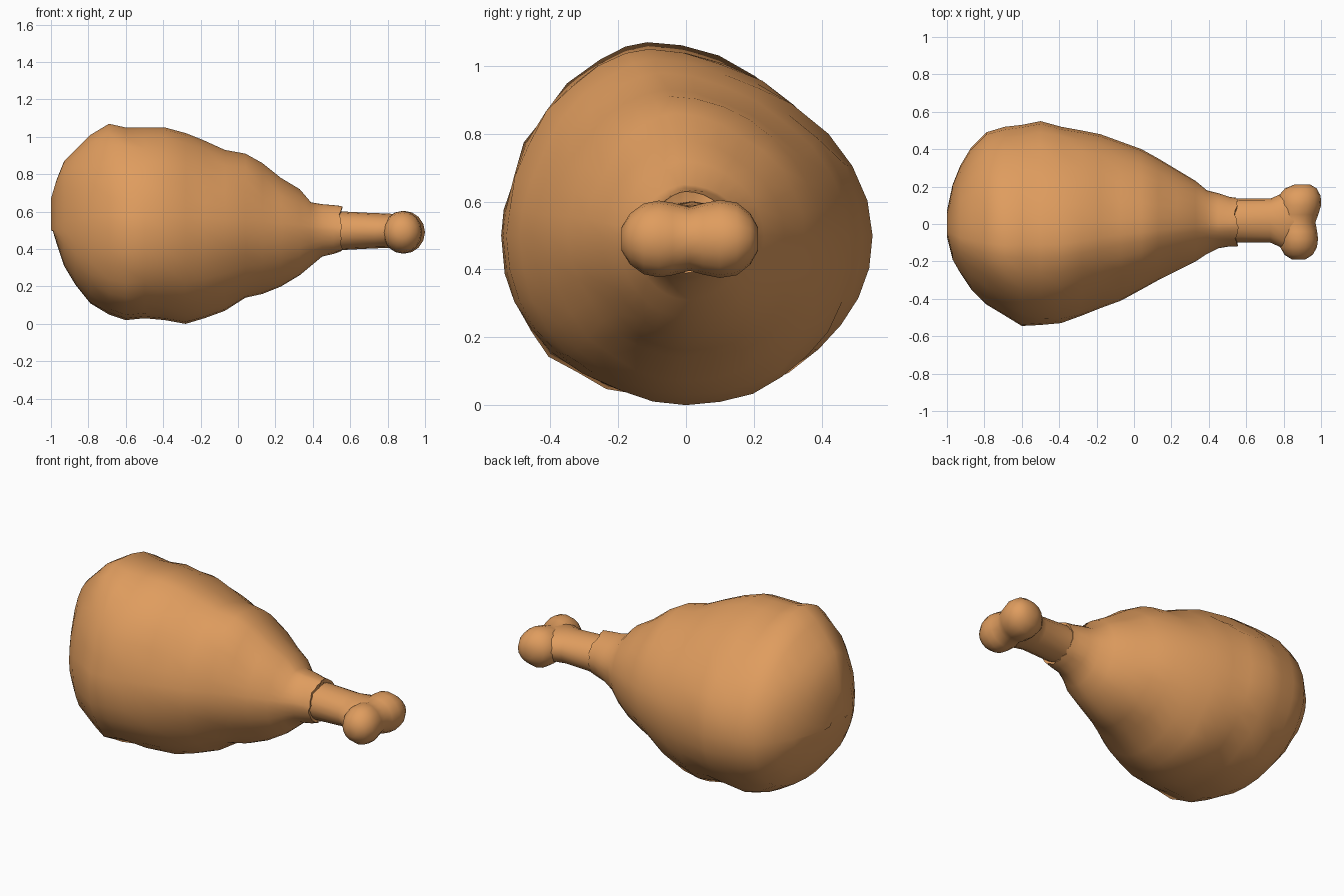
import bpy
from math import sin, cos, pi
from mathutils import Vector, noise

cube = bpy.data.objects.get("Cube")
if cube:
    bpy.data.objects.remove(cube, do_unlink=True)

roast = bpy.data.materials.new("roasted_brown")
roast.use_nodes = True
colour = (0.74, 0.335, 0.113, 1)
roast.diffuse_color = colour
roast.node_tree.nodes["Principled BSDF"].inputs["Base Color"].default_value = colour


def loft(name, rings, angle):
    """Skin a list of equal rings and cap both ends."""
    n = len(rings[0])
    verts = [p for ring in rings for p in ring]
    faces = [(r * n + i, r * n + (i + 1) % n, (r + 1) * n + (i + 1) % n, (r + 1) * n + i)
             for r in range(len(rings) - 1) for i in range(n)]
    faces += [tuple(reversed(range(n))), tuple(range(len(verts) - n, len(verts)))]
    mesh = bpy.data.meshes.new(name)
    mesh.from_pydata(verts, [], faces)
    mesh.materials.append(roast)
    obj = bpy.data.objects.new(name, mesh)
    bpy.context.collection.objects.link(obj)
    bpy.ops.object.select_all(action="DESELECT")
    obj.select_set(True)
    bpy.context.view_layer.objects.active = obj
    # outward normals
    bpy.ops.object.mode_set(mode="EDIT")
    bpy.ops.mesh.select_all(action="SELECT")
    bpy.ops.mesh.normals_make_consistent(inside=False)
    bpy.ops.object.mode_set(mode="OBJECT")
    bpy.ops.object.shade_smooth_by_angle(angle=angle)
    return obj


def power(value, exponent):
    return abs(value) ** exponent * (1 if value >= 0 else -1)


# Meat: x, top z, bottom z, back y, front y
stations = [
    (-1, .67, .53, .07, -.07),
    (-.97, .77, .43, .21, -.19),
    (-.93, .87, .31, .31, -.26),
    (-.87, .93, .21, .41, -.35),
    (-.79, 1.01, .11, .49, -.43),
    (-.69, 1.07, .05, .52, -.49),
    (-.6, 1.05, .02, .53, -.545),
    (-.5, 1.05, .03, .55, -.54),
    (-.39, 1.05, .02, .52, -.53),
    (-.28, 1.02, 0, .5, -.49),
    (-.18, .98, .03, .48, -.45),
    (-.07, .93, .07, .44, -.41),
    (.04, .91, .14, .4, -.35),
    (.13, .86, .16, .35, -.3),
    (.23, .78, .2, .29, -.25),
    (.33, .72, .26, .23, -.2),
    (.39, .65, .31, .18, -.16),
    (.45, .64, .36, .165, -.13),
    (.51, .635, .375, .145, -.12),
    (.55, .63, .39, .14, -.12),
    (.54, .59, .42, .1, -.08),
]
sides = 32
meat = []
for x, top, bottom, back, front in stations:
    # underside at the front is heavy at the thick end, slack towards the bone
    slack = min(1, max(0, (x + .6) / .5))
    ring = []
    for i in range(sides):
        a = 2 * pi * i / sides
        c, s = cos(a), sin(a)
        # each quarter of the section has its own fullness
        if s > 0:
            full = 1.95 if c > 0 else 1.65
        else:
            full = 2.05 if c > 0 else 2.25 - .35 * slack
        y = power(c, 2 / full) * (back if c > 0 else -front)
        z = power(s, 2 / full) * (top - .5 if s > 0 else .5 - bottom)
        if s > 0:
            y -= .2 * (top - .5) * s * s * min(1, max(0, .6 - x))
        # lumpy skin, strongest between the main directions
        lump = noise.noise(Vector((x * 8, y * 8, z * 8))) * .05 * sin(2 * a) ** 2
        # ragged cuff
        rag = .02 * noise.noise(Vector((9, y * 30, z * 30))) if x > .5 else 0
        ring.append((x + rag, y * (1 + lump), .5 + z * (1 + lump)))
    meat.append(ring)
loft("meat", meat, pi / 3)


def oval(n, point):
    return [point(cos(2 * pi * i / n), sin(2 * pi * i / n)) for i in range(n)]


# Bone shaft flaring into the end: x, half width, half height
shaft = [oval(16, lambda c, s: (x, .018 + c * w, .498 + s * h))
         for x, w, h in [(.4, .1, .09), (.56, .118, .103), (.73, .118, .094),
                         (.78, .14, .093), (.83, .17, .09), (.88, .12, .08)]]
loft("bone_shaft", shaft, pi / 4)

# Two-lobed bone end: y, centre x, half length, half height
lobes = [oval(16, lambda c, s: (xc + c * w, y, .49 + s * h))
         for y, xc, w, h in [(-.19, .88, .035, .035), (-.165, .88, .075, .075),
                             (-.125, .88, .098, .104), (-.08, .88, .104, .113),
                             (-.04, .875, .104, .107), (.01, .87, .1, .094),
                             (.05, .875, .11, .105), (.1, .885, .115, .115),
                             (.15, .885, .113, .107), (.19, .892, .085, .075),
                             (.212, .9, .04, .035)]]
loft("bone_knuckle", lobes, pi / 3)
